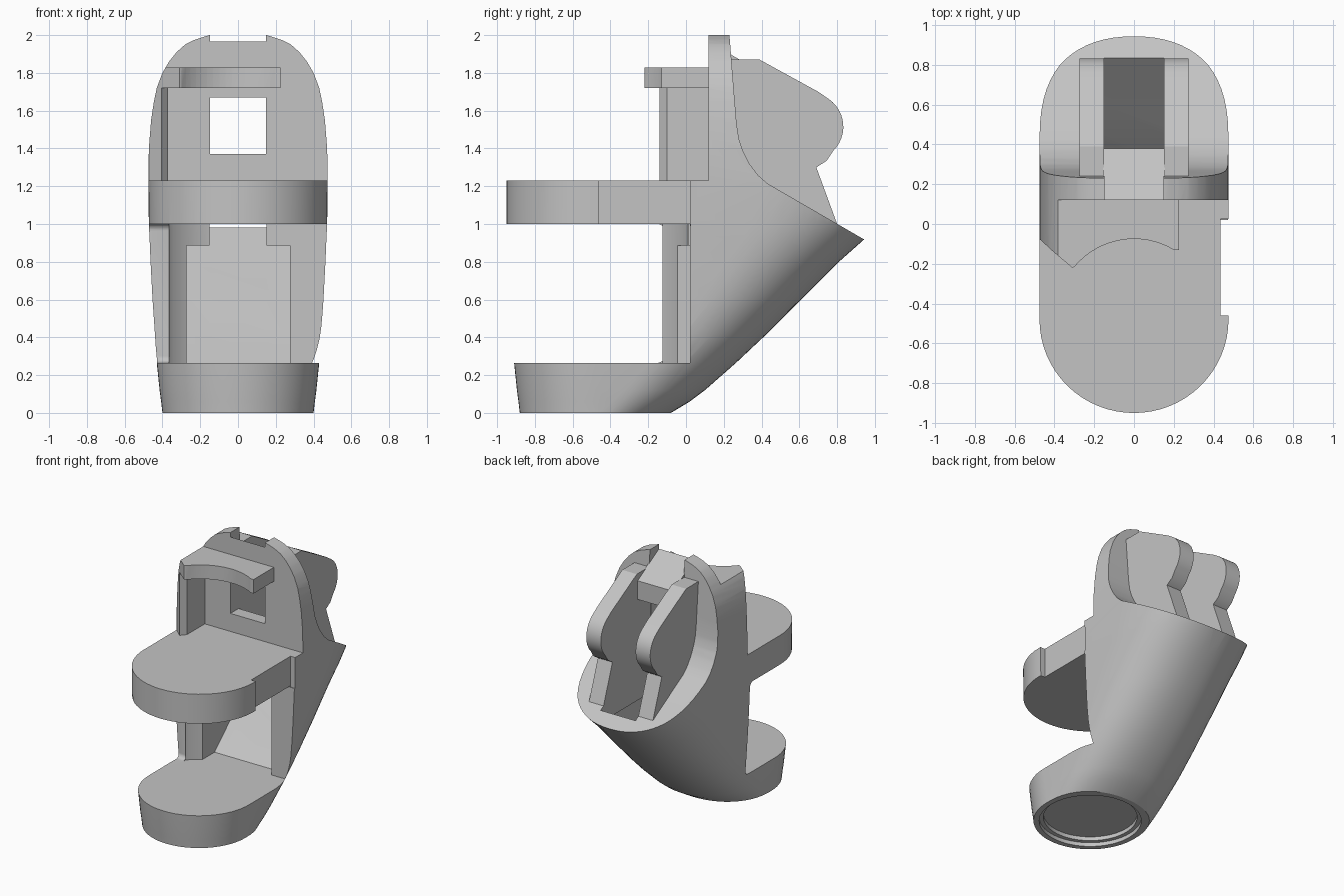
import bpy, bmesh
from math import sin, cos, pi, radians

if "Cube" in bpy.data.objects:
    bpy.data.objects.remove(bpy.data.objects["Cube"])

GREY = (0.55, 0.55, 0.55, 1)
mat = bpy.data.materials.new("plain grey")
mat.use_nodes = True
mat.diffuse_color = GREY
mat.node_tree.nodes["Principled BSDF"].inputs["Base Color"].default_value = GREY


def finish(name, bm):
    bmesh.ops.recalc_face_normals(bm, faces=bm.faces)
    bmesh.ops.triangulate(bm, faces=bm.faces)
    mesh = bpy.data.meshes.new(name)
    bm.to_mesh(mesh)
    bm.free()
    mesh.materials.append(mat)
    ob = bpy.data.objects.new(name, mesh)
    bpy.context.collection.objects.link(ob)
    return ob


def prism(name, pts, axis, lo, hi):
    """Extrude a 2D outline: (y, z) points along x, or (x, y) points along z."""
    bm = bmesh.new()
    place = (lambda p, h: (h, *p)) if axis == "x" else (lambda p, h: (*p, h))
    a = [bm.verts.new(place(p, lo)) for p in pts]
    b = [bm.verts.new(place(p, hi)) for p in pts]
    bm.faces.new(a)
    bm.faces.new(b)
    for i in range(len(a)):
        j = (i + 1) % len(a)
        bm.faces.new((a[i], a[j], b[j], b[i]))
    return finish(name, bm)


def evaluated(ob):
    bm = bmesh.new()
    bm.from_object(ob, bpy.context.evaluated_depsgraph_get())
    return bm


def cut(ob, cutter):
    """Subtract the cutter, moving to the next solver if the volume is not plausible."""
    bm = evaluated(ob)
    before = bm.calc_volume()
    bm.free()
    mod = ob.modifiers.new("cut", "BOOLEAN")
    mod.operation, mod.object = "DIFFERENCE", cutter
    for solver in ("EXACT", "MANIFOLD", "FLOAT"):
        mod.solver = solver
        bm = evaluated(ob)
        if 0.4 * before < bm.calc_volume() < 0.9999 * before:
            bm.to_mesh(ob.data)
            bm.free()
            break
        bm.free()
    ob.modifiers.remove(mod)
    bpy.data.objects.remove(cutter)


def arc(cx, cy, r, a0, a1, n):
    return [(cx + r * cos(radians(a0 + (a1 - a0) * i / n)),
             cy + r * sin(radians(a0 + (a1 - a0) * i / n))) for i in range(n + 1)]


# Body: lofted horizontal sections (z, half width, front, back centre, back)
CF = -0.48
sections = [(0, .40, -.88, -.46, -.08), (.06, .407, -.887, -.39, .02),
            (.12, .415, -.895, -.33, .10), (.265, .43, -.91, -.19, .265),
            (.42, .44, -.92, -.06, .43), (.61, .453, -.93, .08, .62),
            (.8, .463, -.94, .21, .81), (.92, .468, -.945, .30, .945),
            (1.0, .472, -.95, .34, 1.03), (1.23, .475, -.95, .45, 1.25)]
crown = [(1.4, .472), (1.55, .46), (1.65, .445), (1.72, .43), (1.8, .40), (1.86, .365),
         (1.91, .325), (1.95, .28), (1.975, .23), (1.99, .185), (2.0, .15)]
sections += [(z, w, -.95, .45, 1.25) for z, w in crown]
N = 32
POWER = 2 / 2.2
bm = bmesh.new()
rings = []
for z, w, front, cb, back in sections:
    ring = []
    for i in range(N + 1):
        c, s = cos(pi * i / N), abs(sin(pi * i / N))
        x = w * abs(c) ** POWER * (1 if c > 0 else -1)
        ring.append(bm.verts.new((x, cb + (back - cb) * s ** POWER, z)))
    for i in range(N + 1):
        a = pi + pi * i / N
        ring.append(bm.verts.new((w * cos(a), CF + (CF - front) * sin(a), z)))
    rings.append(ring)
for r, s in zip(rings, rings[1:]):
    for i in range(len(r)):
        j = (i + 1) % len(r)
        bm.faces.new((r[i], r[j], s[j], s[i]))
bm.faces.new(rings[0])
bm.faces.new(rings[-1])
body = finish("body", bm)

# Slanted rim behind the upright plate
cut(body, prism("rim_cutter", [(.228, 2.1), (.23, 2.0), (.25, 1.75), (.268, 1.53), (.28, 1.45),
                               (.30, 1.39), (.335, 1.32), (.38, 1.26), (.43, 1.215),
                               (.94, .92), (1.3, .71), (1.6, 2.1)], "x", -1, 1))

# Lower front gap with a round inner wall and a filleted left post
bow = arc(0, -.465, .5, 106, 136, 10)
cut(body, prism("gap_cutter", [(-.365, -2), (2, -2), (2, .02), (-.12, .02)] + bow
                + [(-.365, -.125)], "z", .265, 1.0))
fillet = arc(-.15, .965, .035, 90, 0, 6) + arc(-.15, .3, .035, 0, -90, 6)
cut(body, prism("post_cutter", [(-2, 1.0)] + fillet + [(-2, .265)], "x", -1, -.364))

# Upper front space, leaving a left post, a curved shelf and the plate
post = [(-.405, -.14), (-.47, -.08), (-2, -.08), (-2, -2), (2, -2), (2, .12)]
cut(body, prism("upper_cutter", post + [(-.37, .12), (-.37, -.10)], "z", 1.23, 1.72))
scoop = arc(0, -.465, .39, 59.2, 140, 16)
cut(body, prism("shelf_cutter", post + [(.225, .12), (.225, -.13)] + scoop + [(-.31, -.22)],
                "z", 1.719, 1.83))
cut(body, prism("top_cutter", [(-2, 1.829), (.12, 1.829), (.12, 2.2), (-2, 2.2)], "x", -1, 1))

# Hollow behind the front wall and the open channel between the ribs
inner = [(.10, .265), (.27, .42), (.45, .61), (.65, .8)]
cut(body, prism("hollow_cutter", [(-.2, .265)] + inner + [(.737, .885), (-.2, .885)],
                "x", -.272, .275))
cut(body, prism("channel_cutter", [(-.2, .265)] + inner + [(.84, .985), (1.2, 1.3), (1.2, 1.67),
                                   (.22, 1.67), (.22, 1.0), (-.2, 1.0)], "x", -.15, .15))

# Square window, top notch, side notch in the middle deck
cut(body, prism("window_cutter", [(.0, 1.37), (.5, 1.37), (.5, 1.669), (.0, 1.669)],
                "x", -.149, .149))
cut(body, prism("notch_cutter", [(.0, 1.965), (.12, 1.965), (.38, 1.815), (.38, 2.2), (.0, 2.2)],
                "x", -.149, .149))
cut(body, prism("side_cutter", [(.435, -.46), (.7, -.46), (.7, .025), (.435, .025)], "z", .99, 1.3))

# Stepped round recess underneath
for r, depth in ((.36, .03), (.33, .06)):
    cut(body, prism("recess_cutter", arc(0, -.48, r, 0, 354.375, 63), "z", -.1, depth))

# Twin ribs at the back, joined by a sloping web
nose = arc(.655, 1.515, .178, 55, -45, 12)
rib = [(.2, 1.87), (.39, 1.87), (.70, 1.70)] + nose + [(.745, 1.335), (.69, 1.30), (.80, 1.0),
                                                      (.77, .95), (.2, .95)]
parts = [body]
for side, lo in (("right", -.275), ("left", .15)):
    parts.append(prism(side + "_rib", rib, "x", lo, lo + .125))
parts.append(prism("web", [(.2, 1.919), (.38, 1.815), (.38, 1.67), (.2, 1.67)], "x", -.155, .155))

for ob in parts:
    bpy.ops.object.select_all(action="DESELECT")
    ob.select_set(True)
    bpy.context.view_layer.objects.active = ob
    bpy.ops.object.shade_smooth_by_angle(angle=radians(28))
